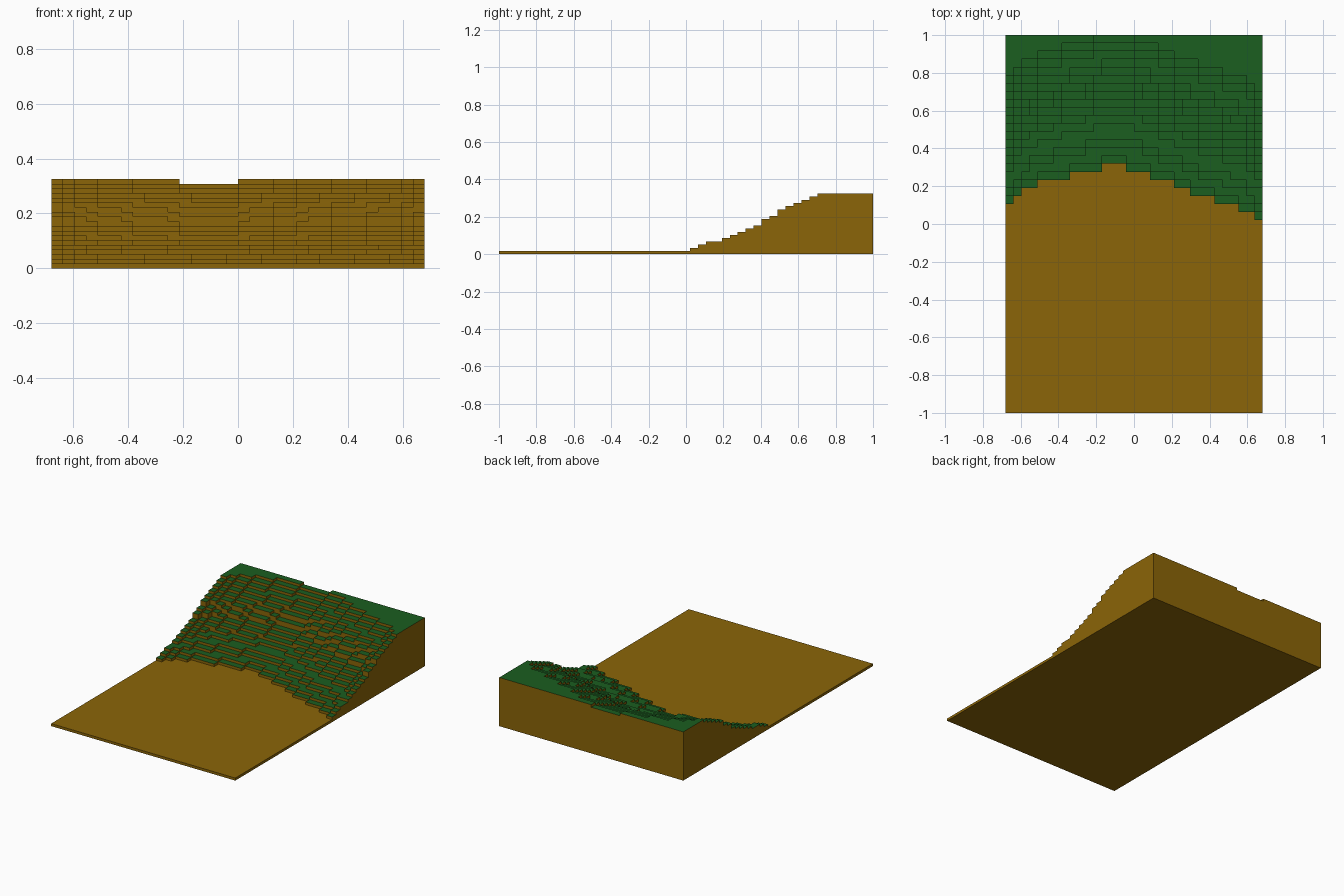
import bpy, bmesh

if "Cube" in bpy.data.objects:
    bpy.data.objects.remove(bpy.data.objects["Cube"])

W, D = 0.68, 1.0            # half width and half depth
NX, NY = 32, 47             # terrain cells across and deep
CX, CY = 2 * W / NX, 2 * D / NY
STEP = 0.325 / 19           # height of one terrace


def material(name, rgb):
    m = bpy.data.materials.new(name)
    m.diffuse_color = (*rgb, 1)
    m.use_nodes = True
    m.node_tree.nodes["Principled BSDF"].inputs["Base Color"].default_value = m.diffuse_color
    return m


earth = material("earth", (0.258, 0.130, 0.0024))
grass = material("grass", (0.011, 0.112, 0.0144))

# Foot of the slope: (x, row index) along the valley-shaped contour
FOOT = [(-0.66, 26), (-0.62, 27), (-0.555, 28), (-0.425, 29), (-0.255, 30),
        (-0.085, 31), (0.04, 30), (0.145, 29), (0.25, 28), (0.35, 27),
        (0.5, 26), (0.61, 25), (0.66, 24)]

# How many rows each terrace is set back from the foot
SETBACK = [0, 1, 2.4, 3.5, 5.3, 6.4, 7.3, 8.3, 9.2, 9.4,
           10.2, 10.5, 11.2, 12.1, 13.1, 14.2, 15.2, 16.3]


def foot_row(x):
    x = min(max(x, FOOT[0][0]), FOOT[-1][0])
    for (x0, r0), (x1, r1) in zip(FOOT, FOOT[1:]):
        if x <= x1:
            return r0 + (r1 - r0) * (x - x0) / (x1 - x0)
    return FOOT[-1][1]


def outlines(rows):
    """Stepped outlines for every run of columns that starts before the back edge."""
    result, i = [], 0
    while i < NX:
        if rows[i] >= NY:
            i += 1
            continue
        start, pts = i, []
        while i < NX and rows[i] < NY:
            y = -D + rows[i] * CY
            if not pts or abs(pts[-1][1] - y) > 1e-6:
                pts.append((-W + i * CX, y))
            else:
                pts.pop()
            pts.append((-W + (i + 1) * CX, y))
            i += 1
        result.append(pts + [(-W + i * CX, D), (-W + start * CX, D)])
    return result


def slab(name, polys, z0, z1, top):
    bm = bmesh.new()
    for pts in polys:
        low = [bm.verts.new((x, y, z0)) for x, y in pts]
        high = [bm.verts.new((x, y, z1)) for x, y in pts]
        bm.faces.new(low[::-1])
        bm.faces.new(high).material_index = 1
        for k in range(len(pts)):
            n = (k + 1) % len(pts)
            bm.faces.new((low[k], low[n], high[n], high[k]))
    mesh = bpy.data.meshes.new(name)
    bm.to_mesh(mesh)
    bm.free()
    mesh.materials.append(earth)
    mesh.materials.append(top)
    bpy.context.collection.objects.link(bpy.data.objects.new(name, mesh))


# Flat ground slab
slab("ground_slab", [[(-W, -D), (W, -D), (W, D), (-W, D)]], 0, STEP, earth)

# Grass-topped terraces climbing to the back
for n, back in enumerate(SETBACK, start=1):
    rows = [round(foot_row(-W + (i + 0.5) * CX) + back) for i in range(NX)]
    slab(f"terrace_{n:02d}", outlines(rows), n * STEP, (n + 1) * STEP, grass)
